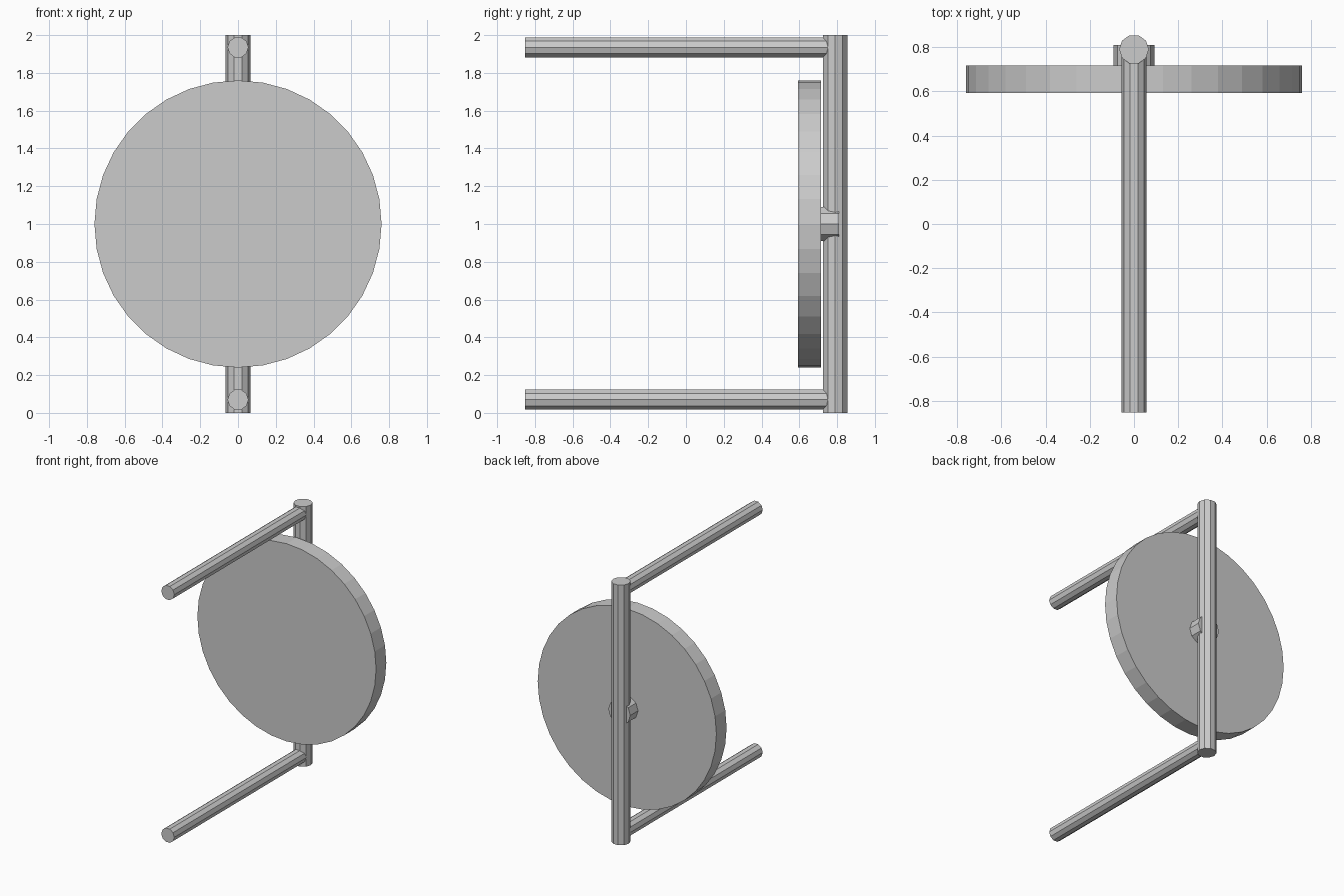
import bpy
from math import pi

if "Cube" in bpy.data.objects:
    bpy.data.objects.remove(bpy.data.objects["Cube"])


def rod(name, radius, sides, length, location, along_y=False):
    """Flat-faced cylinder with corners on +-x, along z or along y."""
    bpy.ops.mesh.primitive_cylinder_add(
        vertices=sides, radius=radius, depth=length, location=(0, 0, 0),
        rotation=(0, 0, pi / 2))
    obj = bpy.context.object
    bpy.ops.object.transform_apply(rotation=True, location=False, scale=False)
    if along_y:
        obj.rotation_euler.x = pi / 2
    obj.location = location
    obj.name = name
    return obj


def rod_y(name, radius, sides, y0, y1, z):
    return rod(name, radius, sides, y1 - y0, (0, (y0 + y1) / 2, z), True)


POLE_Y = 0.79

# upright pole
rod("upright_pole", 0.067, 10, 2.0, (0, POLE_Y, 1.0))

# two wall arms
for label, z in (("lower", 0.07), ("upper", 1.935)):
    rod_y(label + "_arm", 0.0555, 10, -0.853, POLE_Y, z)

# round sign panel and the hub fixing it to the pole
rod_y("round_panel", 0.76, 36, 0.592, 0.716, 1.0)
rod_y("panel_hub", 0.0935, 10, 0.70, 0.81, 1.0)
